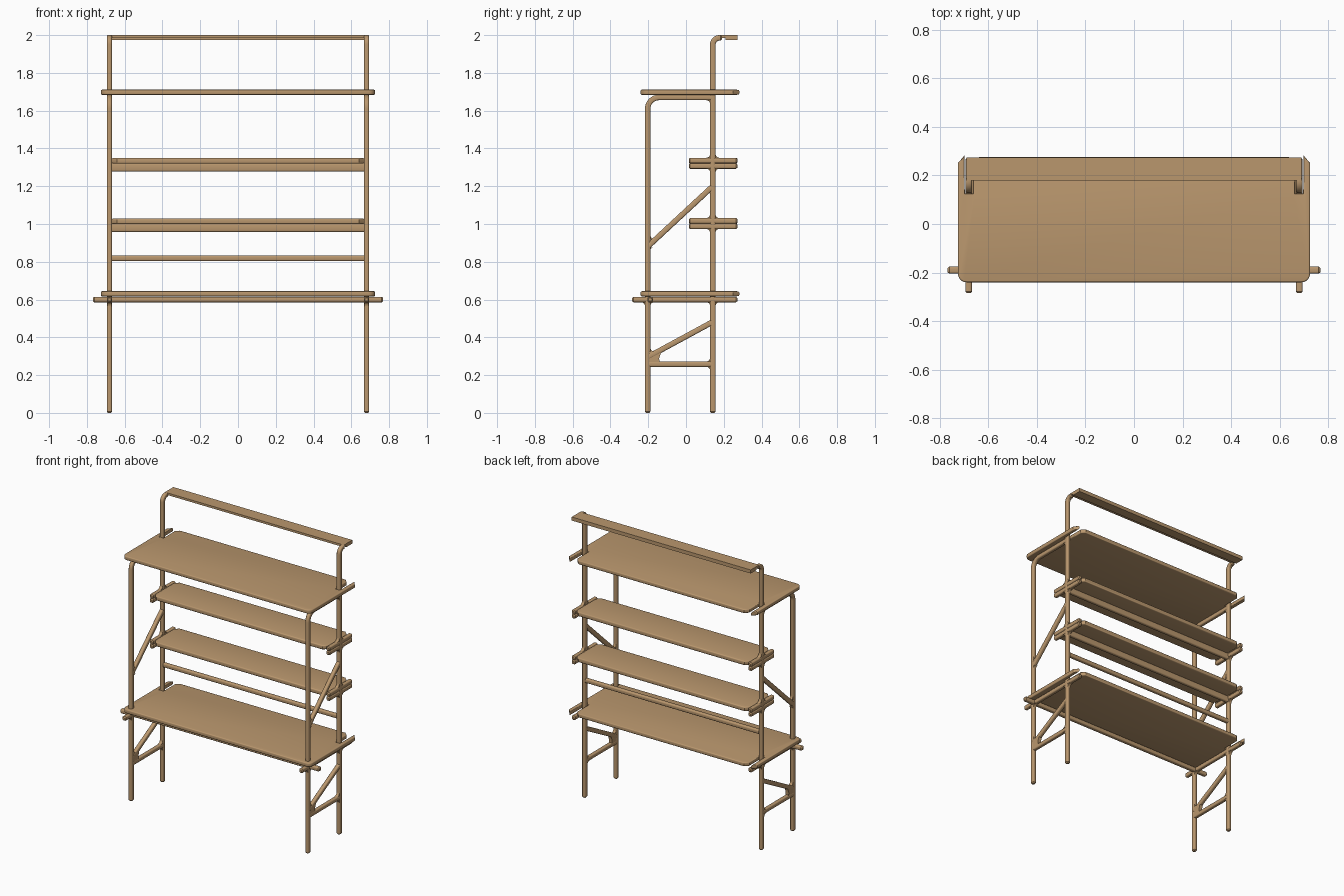
import bpy, bmesh, math
from mathutils import Vector

if "Cube" in bpy.data.objects:
    bpy.data.objects.remove(bpy.data.objects["Cube"])

wood = bpy.data.materials.new("light_wood")
wood.diffuse_color = (0.49, 0.31, 0.155, 1)
wood.use_nodes = True
wood.node_tree.nodes["Principled BSDF"].inputs["Base Color"].default_value = wood.diffuse_color
FX, HX, H = 0.681, 0.0135, 0.0145      # frame x, half width, half depth
FY, BY = -0.203, 0.142                 # front and back post y


def finish(name, bm):
    bmesh.ops.recalc_face_normals(bm, faces=bm.faces)
    me = bpy.data.meshes.new(name)
    bm.to_mesh(me)
    bm.free()
    me.materials.append(wood)
    ob = bpy.data.objects.new(name, me)
    bpy.context.collection.objects.link(ob)
    bpy.ops.object.select_all(action='DESELECT')
    ob.select_set(True)
    bpy.context.view_layer.objects.active = ob
    bpy.ops.object.shade_smooth_by_angle(angle=math.radians(35))
    return ob


def rounded_section(a, b, r=0.008, n=3):
    pts = []
    for k, (sx, sy) in enumerate([(1, 1), (-1, 1), (-1, -1), (1, -1)]):
        for i in range(n + 1):
            t = math.pi / 2 * (k + i / n)
            pts.append((sx * (a - r) + r * math.cos(t), sy * (b - r) + r * math.sin(t)))
    return pts


def sweep(name, path, side, half=(HX, H)):
    """Rounded bar along a 3D path; side is the constant sideways axis."""
    path = [Vector(p) for p in path]
    side = Vector(side)
    d0 = (path[1] - path[0]).normalized() * 0.007
    d1 = (path[-1] - path[-2]).normalized() * 0.007
    path = [path[0], path[0] + d0] + path[1:-1] + [path[-1] - d1, path[-1]]
    sec = rounded_section(*half)
    bm = bmesh.new()
    rings = []
    last = len(path) - 1
    for i, p in enumerate(path):
        a = (path[i] - path[max(i - 1, 0)]).normalized()
        b = (path[min(i + 1, last)] - path[i]).normalized()
        t = (a + b).normalized()
        miter = 1 / max(0.5, t.dot(a if i else b))
        up = side.cross(t) * miter
        k = 0.6 if i in (0, last) else 1      # softened ends
        rings.append([bm.verts.new(p + side * u * k + up * v * k) for u, v in sec])
    n = len(sec)
    for r, q in zip(rings, rings[1:]):
        for j in range(n):
            bm.faces.new((r[j], r[(j + 1) % n], q[(j + 1) % n], q[j]))
    bm.faces.new(rings[0])
    bm.faces.new(rings[-1])
    return finish(name, bm)


def arc(cx, cy, r, a0, a1, n=8):
    return [(cx + r * math.cos(math.radians(a0 + (a1 - a0) * i / n)),
             cy + r * math.sin(math.radians(a0 + (a1 - a0) * i / n))) for i in range(n + 1)]


def prism(name, pts, depth, bevel=0.0):
    """Extruded polygon; pts are 3D points, depth is the extrusion vector."""
    bm = bmesh.new()
    f = bm.faces.new([bm.verts.new(p) for p in pts])
    ext = bmesh.ops.extrude_face_region(bm, geom=[f])
    bmesh.ops.translate(bm, vec=depth, verts=[v for v in ext['geom'] if isinstance(v, bmesh.types.BMVert)])
    if bevel:
        flat = [e for e in bm.edges if abs(e.verts[0].co.z - e.verts[1].co.z) < 1e-5]
        bmesh.ops.bevel(bm, geom=flat, offset=bevel, segments=3, profile=0.5, affect='EDGES')
    return finish(name, bm)


def frame_bar(name, x, yz):
    sweep(name, [(x, y, z) for y, z in yz], (1, 0, 0))


def fillet(x, y, z, dy, dz, r=0.02):
    curve = [(y + dy * (r - r * math.cos(t)), z + dz * (r - r * math.sin(t)))
             for t in [math.pi / 2 * i / 5 for i in range(6)]]
    pts = [(y, z)] + curve
    prism("joint_fillet", [(x - 0.011, a, b) for a, b in pts], (0.022, 0, 0))


# side frames
for s, tag in ((-1, "left"), (1, "right")):
    x = s * FX
    frame_bar(tag + "_front_leg", x, [(FY, 0)] + arc(FY + 0.06, 1.61, 0.06, 180, 90) + [(BY, 1.67)])
    frame_bar(tag + "_back_post", x, [(BY, 0)] + arc(BY + 0.035, 1.9505, 0.035, 180, 90) + [(0.19, 1.9855)])
    frame_bar(tag + "_upper_brace", x, [(FY, 0.88), (BY, 1.2)])
    frame_bar(tag + "_lower_brace", x, [(FY, 0.295), (BY, 0.482)])
    frame_bar(tag + "_lower_rung", x, [(FY, 0.258), (BY, 0.258)])
    frame_bar(tag + "_desk_arm", x, [(-0.285, 0.6), (0.272, 0.6)])
    prism(tag + "_gusset", [(x - 0.012, y, z) for y, z in
          [(FY, 0.25), (-0.14, 0.255), (-0.142, 0.29), (-0.13, 0.325), (FY, 0.325)]], (0.024, 0, 0))
    # pairs of arms gripping each small shelf
    for z in (0.988, 1.307):
        frame_bar(tag + "_shelf_arm_lower", x, [(0.015, z), (0.272, z)])
        frame_bar(tag + "_shelf_arm_upper", x, [(0.015, z + 0.029), (0.272, z + 0.029)])
        for d in (-1, 1):
            fillet(x, BY + d * H, z - H, d, -1)
            fillet(x, BY + d * H, z + 0.029 + H, d, 1)
    for d in (-1, 1):
        fillet(x, BY + d * H, 0.6 - H, d, -1)
        fillet(x, FY + d * H, 0.6 - H, d, -1)
    fillet(x, BY - H, 0.258 + H, -1, 1)
    fillet(x, BY - H, 0.258 - H, -1, -1)
    fillet(x, BY - H, 1.67 - H, -1, -1)
    fillet(x, FY + H, 0.918, 1, 1, 0.025)
    fillet(x, FY + H, 0.875, 1, -1, 0.015)
    fillet(x, FY + H, 0.325, 1, 1, 0.02)

# large shelves, slotted at the back around the posts
half = arc(0.69, -0.205, 0.035, -90, 0, 5) + [(0.726, 0.25), (0.699, 0.282), (0.697, 0.125),
                                              (0.663, 0.125), (0.663, 0.25), (0.638, 0.275)]
outline = half + [(-x, y) for x, y in reversed(half)]
for name, z in (("desk_top", 0.617), ("top_shelf", 1.684)):
    prism(name, [(x, y, z) for x, y in outline], (0, 0, 0.027), 0.006)

# small shelves with an apron rail beneath
small = [(0.64, 0.015), (0.667, 0.042), (0.667, 0.245), (0.64, 0.272)]
small += [(-x, y) for x, y in reversed(small)]
for name, z in (("lower", 1.0), ("upper", 1.32)):
    prism(name + "_small_shelf", [(x, y, z) for x, y in small], (0, 0, 0.03), 0.007)
    sweep(name + "_apron", [(-0.675, BY, z - 0.02), (0.675, BY, z - 0.02)], (0, 1, 0), (0.0125, 0.022))

# long rails
sweep("back_rail", [(-0.675, BY, 0.818), (0.675, BY, 0.818)], (0, 1, 0), (0.0135, 0.0145))
sweep("front_rail", [(-0.768, -0.19, 0.6), (0.768, -0.19, 0.6)], (0, 1, 0), (0.0145, 0.0145))

# stepped rail at the very top
step = [(0.18, 2.0), (0.18, 1.985), (0.208, 1.985), (0.208, 1.975), (0.273, 1.975), (0.273, 2.0)]
prism("top_rail", [(-0.69, y, z) for y, z in step], (1.38, 0, 0))
